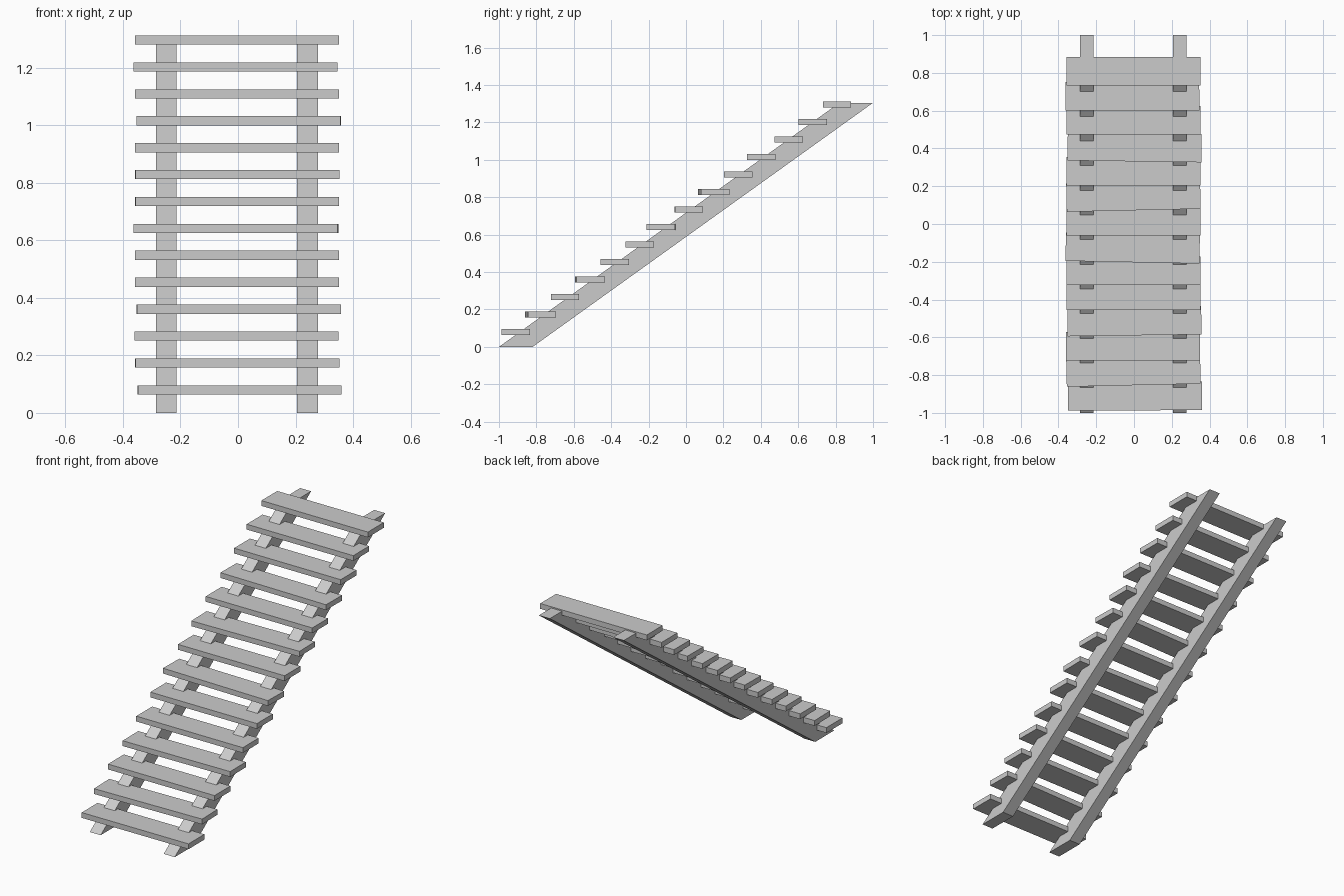
import bpy, bmesh
from math import radians

if "Cube" in bpy.data.objects:
    bpy.data.objects.remove(bpy.data.objects["Cube"])

# Side profile shared by both stringers (y, z)
PROFILE = [(-1.0, 0.0), (-0.82, 0.0), (1.0, 1.305), (0.82, 1.305)]


def finish(name, bm):
    bmesh.ops.recalc_face_normals(bm, faces=bm.faces)
    mesh = bpy.data.meshes.new(name)
    bm.to_mesh(mesh)
    bm.free()
    ob = bpy.data.objects.new(name, mesh)
    bpy.context.collection.objects.link(ob)
    return ob


def stringer(name, x0, x1):
    bm = bmesh.new()
    face = bm.faces.new([bm.verts.new((x0, y, z)) for y, z in PROFILE])
    ext = bmesh.ops.extrude_face_region(bm, geom=[face])
    # the starting face stays as the near cap
    moved = [g for g in ext["geom"] if isinstance(g, bmesh.types.BMVert)]
    bmesh.ops.translate(bm, vec=(x1 - x0, 0, 0), verts=moved)
    return finish(name, bm)


def tread(name, x, y, z, turn):
    bm = bmesh.new()
    bmesh.ops.create_cube(bm, size=1)
    bmesh.ops.scale(bm, vec=(0.709, 0.151, 0.032), verts=bm.verts)
    ob = finish(name, bm)
    ob.location = (x, y, z)
    ob.rotation_euler.z = radians(turn)
    return ob


# Sloping side beams
stringer("left_stringer", -0.286, -0.214)
stringer("right_stringer", 0.206, 0.279)

# Slightly uneven planks: centre x, centre y, turn in degrees
PLANKS = [
    (0.006, -0.911, 0.2), (-0.003, -0.778, 1.3), (-0.005, -0.647, 0),
    (0.002, -0.514, 0.8), (-0.003, -0.381, 0), (-0.003, -0.247, 0),
    (-0.007, -0.127, -1.2), (-0.003, 0.015, 0.1), (-0.003, 0.148, 1.3),
    (-0.003, 0.279, 0), (0.003, 0.407, -0.8), (-0.003, 0.549, 0),
    (-0.009, 0.677, 0.1), (-0.003, 0.808, 0),
]
for i, (x, y, turn) in enumerate(PLANKS):
    tread(f"tread_{i + 1}", x, y, 0.080 + 0.0936 * i, turn)
